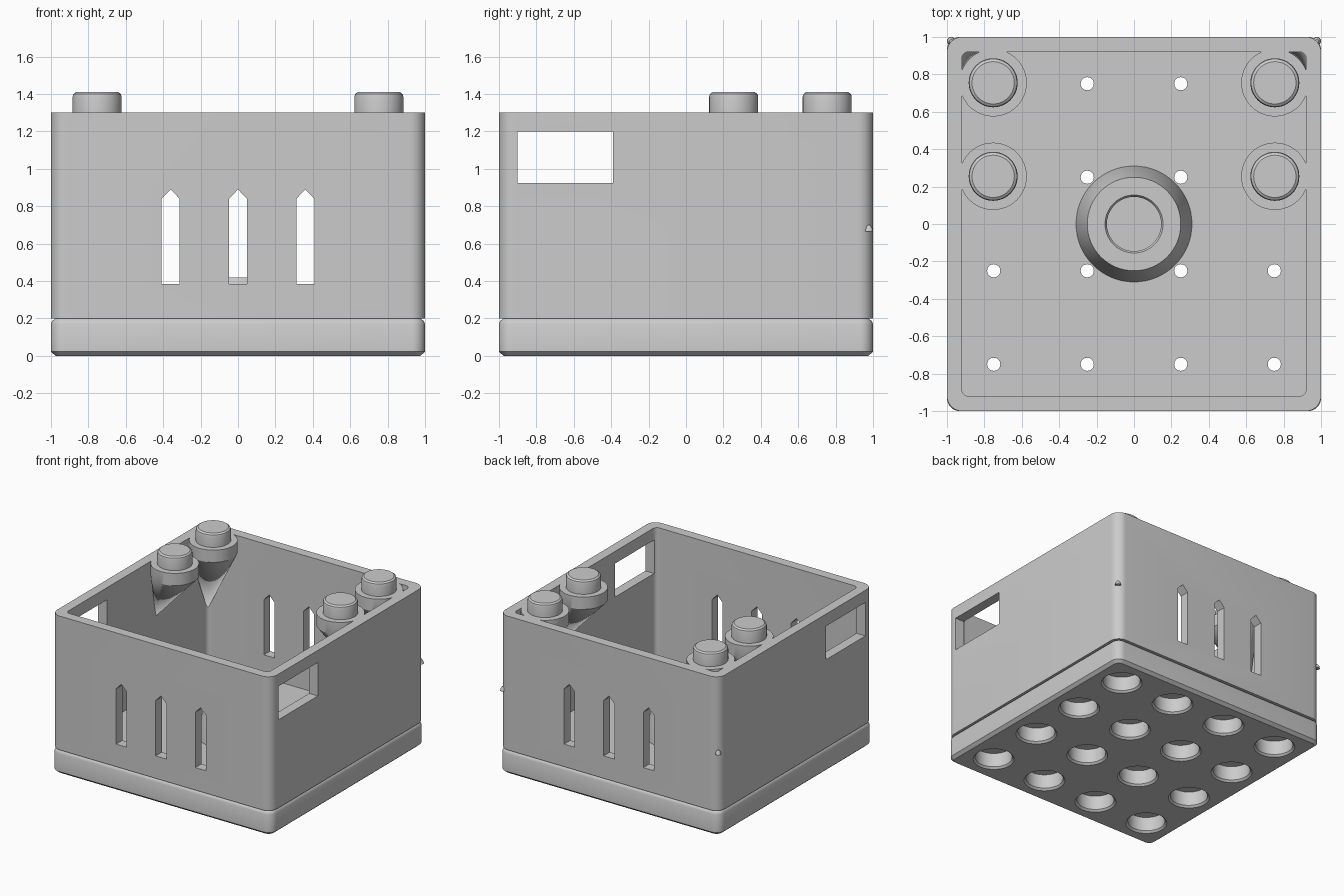
import bpy, bmesh, math
from mathutils import Vector

cube = bpy.data.objects.get("Cube")
if cube:
    bpy.data.objects.remove(cube, do_unlink=True)

grey = bpy.data.materials.new("light_grey")
grey.use_nodes = True
colour = (0.6, 0.6, 0.6, 1)
grey.diffuse_color = colour
grey.node_tree.nodes["Principled BSDF"].inputs["Base Color"].default_value = colour


def finish(bm, name):
    bmesh.ops.recalc_face_normals(bm, faces=bm.faces)
    mesh = bpy.data.meshes.new(name)
    bm.to_mesh(mesh)
    bm.free()
    mesh.materials.append(grey)
    obj = bpy.data.objects.new(name, mesh)
    bpy.context.collection.objects.link(obj)
    return obj


def activate(obj):
    bpy.ops.object.select_all(action='DESELECT')
    obj.select_set(True)
    bpy.context.view_layer.objects.active = obj


def smooth(obj, angle=32):
    activate(obj)
    bpy.ops.object.shade_smooth_by_angle(angle=math.radians(angle))


def lathe(name, profile, centres, steps=48):
    """Spin a (radius, height) profile around a vertical axis at each centre."""
    bm = bmesh.new()
    for cx, cy in centres:
        verts = [bm.verts.new((cx + r, cy, z)) for r, z in profile]
        edges = [bm.edges.new(pair) for pair in zip(verts, verts[1:])]
        bmesh.ops.spin(bm, geom=verts + edges, cent=(cx, cy, 0), axis=(0, 0, 1),
                       angle=math.tau, steps=steps, use_duplicate=False)
    bmesh.ops.remove_doubles(bm, verts=bm.verts, dist=0.0001)
    return finish(bm, name)


def rounded_loft(name, sections, closed=False, steps=8):
    """Join rounded squares given as (half width, corner radius, height)."""
    bm = bmesh.new()
    rings = []
    for half, radius, z in sections:
        ring = []
        for q in range(4):
            mid = math.radians(45 + 90 * q)
            cx = math.copysign(half - radius, math.cos(mid))
            cy = math.copysign(half - radius, math.sin(mid))
            for i in range(steps + 1):
                a = math.radians(90 * (q + i / steps))
                ring.append(bm.verts.new((cx + radius * math.cos(a),
                                          cy + radius * math.sin(a), z)))
        rings.append(ring)
    pairs = list(zip(rings, rings[1:]))
    if closed:
        pairs.append((rings[-1], rings[0]))
    else:
        bm.faces.new(rings[0])
        bm.faces.new(rings[-1])
    for low, high in pairs:
        for i in range(len(low)):
            j = (i + 1) % len(low)
            bm.faces.new((low[i], low[j], high[j], high[i]))
    return finish(bm, name)


def prism(name, outline, direction):
    """Extrude a planar outline along a direction."""
    bm = bmesh.new()
    face = bm.faces.new([bm.verts.new(p) for p in outline])
    moved = bmesh.ops.extrude_face_region(bm, geom=[face], use_keep_orig=True)["geom"]
    bmesh.ops.translate(bm, vec=direction,
                        verts=[g for g in moved if isinstance(g, bmesh.types.BMVert)])
    return finish(bm, name)


def cut(target, cutter):
    mod = target.modifiers.new("cut", 'BOOLEAN')
    mod.operation = 'DIFFERENCE'
    mod.solver = 'EXACT'
    mod.object = cutter
    activate(target)
    bpy.ops.object.modifier_apply(modifier=mod.name)
    bpy.data.objects.remove(cutter, do_unlink=True)


# Base plate with softened edges, sockets underneath and small drain holes
base = rounded_loft("base_plate", [(0.975, 0.045, 0), (1, 0.07, 0.022), (1, 0.07, 0.17),
                                   (0.993, 0.063, 0.187), (0.975, 0.045, 0.2)])
grid = (-0.75, -0.25, 0.25, 0.75)
sockets = lathe("socket_cutter",
                [(0, -0.02), (0.175, -0.02), (0.14, 0.015), (0.14, 0.13),
                 (0.035, 0.13), (0.035, 0.3), (0, 0.3)],
                [(x, y) for x in grid for y in grid], 32)
cut(base, sockets)
smooth(base)

# Four walls as one rounded shell
walls = rounded_loft("walls", [(1, 0.08, 0.2), (1, 0.08, 1.3),
                               (0.92, 0.035, 1.3), (0.92, 0.035, 0.2)], closed=True)

# Pointed slots through front and back
for x in (-0.36, 0, 0.36):
    outline = [(x - 0.048, -1.2, 0.385), (x + 0.048, -1.2, 0.385), (x + 0.048, -1.2, 0.84),
               (x, -1.2, 0.89), (x - 0.048, -1.2, 0.84)]
    cut(walls, prism("slot_cutter", outline, (0, 2.4, 0)))

# Rectangular handle windows through both sides
outline = [(-1.2, -0.9, 0.925), (-1.2, -0.39, 0.925), (-1.2, -0.39, 1.2), (-1.2, -0.9, 1.2)]
cut(walls, prism("window_cutter", outline, (2.4, 0, 0)))
smooth(walls)

# Central boss on the floor with a chamfered socket
boss = lathe("floor_boss", [(0.31, 0.195), (0.31, 0.205), (0.25, 0.42), (0.155, 0.42),
                            (0.145, 0.405), (0.145, 0.29), (0, 0.29)], [(0, 0)], 64)
smooth(boss)

# Pegs on collars whose brackets taper down to the wall or the corner
for side, sx in (("left", 1), ("right", -1)):
    for place, y, apex in (("middle", 0.255, (0.925, 0.255, 0.82)),
                           ("back", 0.755, (0.925, 0.925, 0.62))):
        peg = lathe(f"{place}_{side}_peg",
                    [(0.131, 1.29), (0.131, 1.385), (0.127, 1.4), (0.113, 1.41), (0, 1.41)],
                    [(sx * 0.753, y)])
        smooth(peg)
        bm = bmesh.new()
        for z in (1.2, 1.3):
            for i in range(48):
                a = math.tau * i / 48
                bm.verts.new((sx * (0.753 + 0.18 * math.cos(a)), y + 0.18 * math.sin(a), z))
        bm.verts.new(Vector((sx * apex[0], apex[1], apex[2])))
        bmesh.ops.convex_hull(bm, input=bm.verts)
        bmesh.ops.dissolve_limit(bm, angle_limit=0.01, verts=bm.verts, edges=bm.edges)
        smooth(finish(bm, f"{place}_{side}_bracket"), 25)

    # Tiny catch on the back corner
    catch = lathe(f"{side}_corner_catch",
                  [(0, 0.665), (0.022, 0.665), (0.02, 0.68), (0.008, 0.7), (0, 0.7)],
                  [(sx * 0.978, 0.978)], 16)
    smooth(catch)
